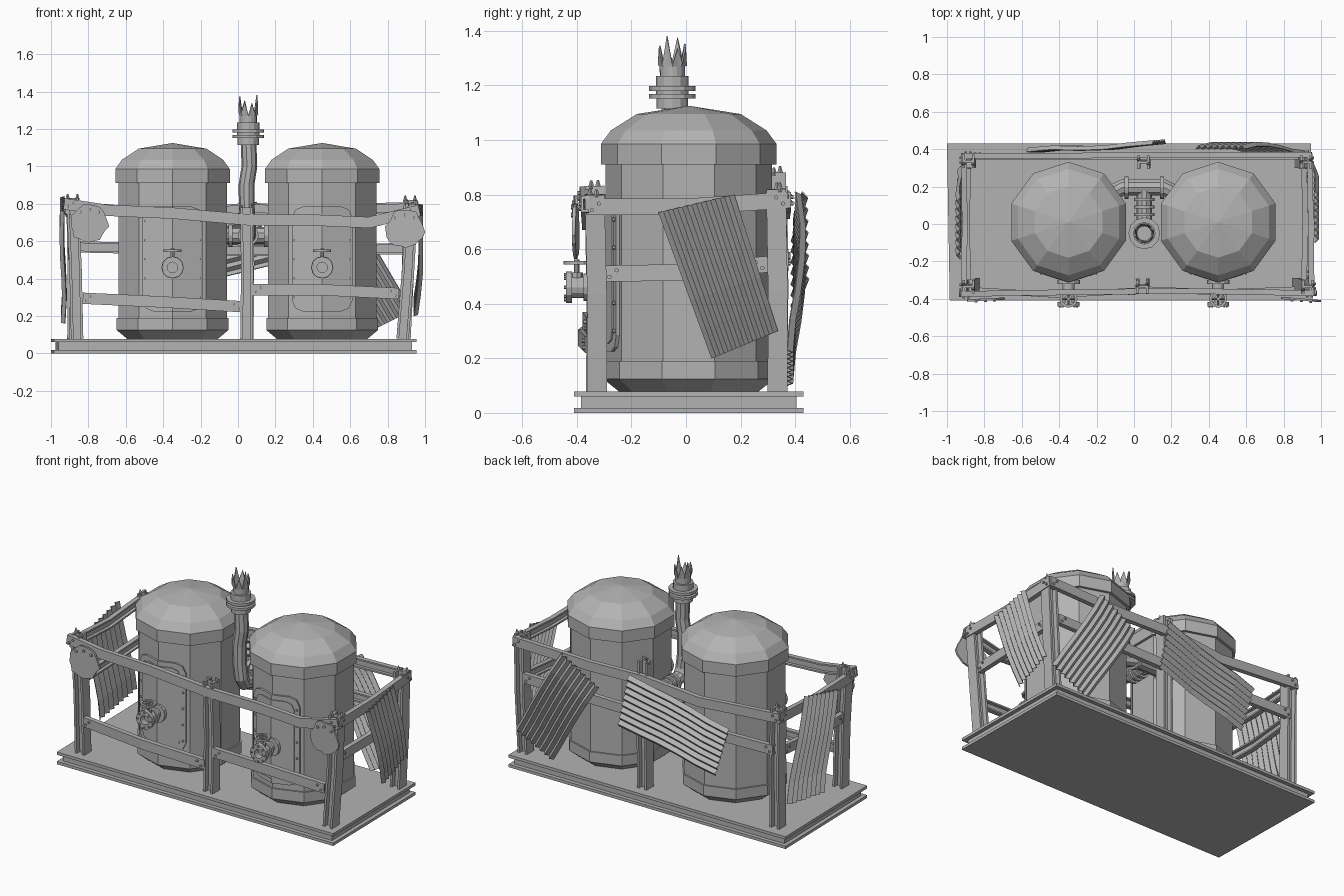
import bpy, bmesh, math, random
from mathutils import Vector, Matrix

random.seed(4)
if "Cube" in bpy.data.objects:
    bpy.data.objects.remove(bpy.data.objects["Cube"], do_unlink=True)

steel = bpy.data.materials.new("weathered_grey")
steel.use_nodes = True
GREY = (0.45, 0.45, 0.45, 1)
steel.diffuse_color = GREY
steel.node_tree.nodes["Principled BSDF"].inputs["Base Color"].default_value = GREY


def finish(name, bm, thick=0, offset=0):
    bmesh.ops.remove_doubles(bm, verts=bm.verts, dist=0.0001)
    bmesh.ops.recalc_face_normals(bm, faces=bm.faces)
    me = bpy.data.meshes.new(name)
    bm.to_mesh(me)
    bm.free()
    me.materials.append(steel)
    ob = bpy.data.objects.new(name, me)
    bpy.context.collection.objects.link(ob)
    if thick:
        mod = ob.modifiers.new("thickness", 'SOLIDIFY')
        mod.thickness, mod.offset = thick, offset
    return ob


def loft(bm, rings, caps=True):
    """Skin closed rings of points."""
    rows = [[bm.verts.new(p) for p in ring] for ring in rings]
    n = len(rows[0])
    for a, b in zip(rows, rows[1:]):
        for i in range(n):
            j = (i + 1) % n
            bm.faces.new((a[i], a[j], b[j], b[i]))
    if caps:
        bm.faces.new(rows[0])
        bm.faces.new(rows[-1])
    return rows


def sweep(name, path, profile, hint):
    """Carry a (hint, sideways) profile along a path."""
    path, hint, rings = [Vector(p) for p in path], Vector(hint), []
    for i, p in enumerate(path):
        t = (path[min(i + 1, len(path) - 1)] - path[max(i - 1, 0)]).normalized()
        u = (hint - t * hint.dot(t)).normalized()
        v = t.cross(u)
        rings.append([p + u * a + v * b for a, b in profile])
    bm = bmesh.new()
    loft(bm, rings)
    return finish(name, bm)


def lathe(name, profile, loc, axis='Z', segs=12, caps=True):
    """Spin (radius, height) pairs about an axis through loc."""
    turn = {'Z': Matrix(), 'Y': Matrix.Rotation(math.pi / 2, 4, 'X'),
            'X': Matrix.Rotation(math.pi / 2, 4, 'Y')}[axis]
    rings = []
    for r, h in profile:
        angles = [-math.pi / 2 + math.tau * i / segs for i in range(segs)]
        rings.append([Vector(loc) + turn @ Vector((max(r, 1e-3) * math.cos(a),
                      max(r, 1e-3) * math.sin(a), h)) for a in angles])
    bm = bmesh.new()
    loft(bm, rings, caps)
    return finish(name, bm)


def circle(r, n=10):
    return [(r * math.cos(math.tau * i / n), r * math.sin(math.tau * i / n)) for i in range(n)]


def channel(h=0.06, d=0.03, t=0.01):
    k = h / 2
    return [(k, 0), (k, -d), (k - t, -d), (k - t, -t),
            (t - k, -t), (t - k, -d), (-k, -d), (-k, 0)]


def h_beam(w=0.033, d=0.036, t=0.014, c=0.006):
    half = [(w, -d), (w, d), (w - t, d), (w - t, c)]
    return half + [(-x, y) for x, y in reversed(half)] + \
        [(-x, -y) for x, y in half] + [(x, -y) for x, y in reversed(half)]


# Base: two plates around a recessed core
def slab(name, z0, z1, inset):
    a = inset
    outline = [(-1 + a, 0.43 - a), (-0.985 + a, -0.41 + a), (0.955 - a, -0.41 + a), (0.945 - a, 0.43 - a)]
    bm = bmesh.new()
    loft(bm, [[(x, y, z) for x, y in outline] for z in (z0, z1)])
    finish(name, bm)


slab("base_lower_plate", 0, 0.018, 0)
slab("base_core", 0.018, 0.06, 0.025)
slab("base_upper_plate", 0.06, 0.078, 0)

# Tanks with access hatches and valves
CY, R = 0.01, 0.305
SLOPE = math.tan(math.pi / 10)


def hatch(name, cx, half_w, z0, z1, corner, lift):
    bm, cols = bmesh.new(), []
    for x in (-half_w, -half_w + corner / 3, -half_w + corner, 0,
              half_w - corner, half_w - corner / 3, half_w):
        d = max(0, corner - (half_w - abs(x))) / corner
        cut = corner * (1 - math.sqrt(max(0, 1 - d * d)))
        y = CY - R + abs(x) * SLOPE - lift
        cols.append([bm.verts.new((cx + x, y, z)) for z in (z0 + cut, z1 - cut)])
    for a, b in zip(cols, cols[1:]):
        bm.faces.new((a[0], b[0], b[1], a[1]))
    finish(name, bm, 0.016)


for side, cx in (("right", -0.35), ("left", 0.45)):
    lathe(side + "_tank", [(0.255, 0.078), (0.314, 0.125), (0.314, 0.19), (R, 0.19), (R, 0.91),
                           (0.322, 0.91), (0.322, 0.985), (0.285, 1.035), (0.19, 1.095), (0, 1.125)],
          (cx, CY, 0), segs=10)
    hatch(side + "_hatch_rim", cx, 0.16, 0.225, 0.785, 0.06, 0.005)
    hatch(side + "_hatch_panel", cx, 0.132, 0.255, 0.755, 0.05, 0.011)
    for sx in (-1, 1):
        for k in range(5):
            x = sx * 0.146
            lathe(side + "_hatch_bolt", [(0.007, 0), (0.007, 0.01)],
                  (cx + x, CY - R + abs(x) * SLOPE - 0.012, 0.3 + 0.102 * k), 'Y', 6)
    # valve body, heights run toward the front
    lathe(side + "_valve", [(0.06, 0), (0.06, 0.02), (0.032, 0.02), (0.032, 0.055), (0.05, 0.055),
                            (0.05, 0.075), (0.04, 0.075), (0.04, 0.118), (0.058, 0.118), (0.058, 0.14),
                            (0.028, 0.14), (0.028, 0.1)], (cx, -0.3, 0.46), 'Y')
    for x, z in circle(0.046, 8):
        lathe(side + "_flange_bolt", [(0.006, 0), (0.006, 0.007)], (cx + x, -0.44, 0.46 + z), 'Y', 6)
    lathe(side + "_valve_stem", [(0.022, 0.49), (0.022, 0.515), (0.01, 0.515), (0.01, 0.562)],
          (cx, -0.4, 0), segs=8)
    lathe(side + "_valve_wheel", [(0.048, 0.543), (0.048, 0.556), (0.034, 0.556), (0.034, 0.543), (0.048, 0.543)],
          (cx, -0.4, 0), caps=False)
    for d in ((0.04, 0, 0), (0, 0.04, 0)):
        hub = Vector((cx, -0.4, 0.55))
        sweep(side + "_wheel_spoke", [hub - Vector(d), hub + Vector(d)], circle(0.005, 4), (0, 0, 1))

# Riser pipe with elbow, manifold and torn top
PX, PY = 0.055, -0.05
sweep("riser_pipe", [(PX, 0.2, 0.63), (PX, 0.05, 0.63), (PX, -0.02, 0.645), (PX, -0.045, 0.69),
                     (PX - 0.008, PY, 0.78), (PX - 0.01, PY, 0.9), (PX + 0.006, PY, 1.0), (PX, PY, 1.16)],
      circle(0.042), (1, 0, 0))
sweep("manifold_pipe", [(-0.15, 0.15, 0.63), (-0.06, 0.195, 0.63), (0.16, 0.195, 0.63), (0.25, 0.15, 0.63)],
      circle(0.046), (0, 0, 1))
for x in (-0.05, 0.14):
    lathe("manifold_flange", [(0.06, 0), (0.06, 0.02)], (x, 0.195, 0.63), 'X')
for y in (0.06, 0.1, 0.14):
    lathe("elbow_flange", [(0.055, 0), (0.055, 0.018)], (PX, y, 0.63), 'Y')
lathe("pipe_collar", [(0.058, 1.115), (0.058, 1.152), (0.085, 1.152), (0.085, 1.168), (0.06, 1.168),
                      (0.06, 1.18), (0.085, 1.18), (0.085, 1.197), (0.06, 1.197), (0.06, 1.235),
                      (0.04, 1.235), (0.04, 1.19)], (PX, PY, 0))
bm = bmesh.new()
rows = loft(bm, [[(PX + a, PY + b, z) for a, b in circle(r, 16)]
                 for r, z in ((0.042, 1.2), (0.043, 1.27), (0.05, 1.3))], caps=False)
for i, v in enumerate(rows[-1]):
    v.co.z = random.uniform(1.33, 1.385) if i % 2 else random.uniform(1.27, 1.3)
finish("torn_pipe_end", bm, 0.007)

# Fence posts: foot and head positions
posts = {"front_right": ((-0.86, -0.325), (-0.885, -0.335, 0.83)),
         "front_middle": ((0.045, -0.33), (0.045, -0.335, 0.78)),
         "front_left": ((0.88, -0.325), (0.93, -0.335, 0.8)),
         "back_right": ((-0.88, 0.335), (-0.885, 0.335, 0.83)),
         "back_middle": ((0.05, 0.335), (0.05, 0.33, 0.88)),
         "back_left": ((0.89, 0.335), (0.92, 0.33, 0.82))}
for name, (foot, head) in posts.items():
    a, b = Vector((*foot, 0.078)), Vector(head)
    sweep(name + "_post", [a, a.lerp(b, 0.5) + Vector((0.004, 0.004, 0)), b], h_beam(), (1, 0, 0))
    # splintered tips
    for dx in (-0.026, 0.026):
        lathe(name + "_post_tip", [(0.013, -0.01), (0.004, random.uniform(0.01, 0.025))],
              b + Vector((dx, random.uniform(-0.02, 0.02), 0)), segs=4)

# Bent rails, each running with its outside to the right
rails = {
    "front_top_rail": [(-0.93, -0.39, 0.8), (-0.7, -0.385, 0.765), (-0.35, -0.38, 0.75), (0.05, -0.375, 0.715),
                       (0.4, -0.375, 0.713), (0.7, -0.38, 0.7), (0.97, -0.385, 0.765)],
    "front_lower_rail_right": [(-0.83, -0.37, 0.295), (-0.4, -0.395, 0.275), (0.02, -0.37, 0.25)],
    "front_lower_rail_left": [(0.08, -0.365, 0.34), (0.45, -0.38, 0.34), (0.86, -0.365, 0.32)],
    "left_top_rail": [(0.965, -0.365, 0.755), (0.96, 0, 0.755), (0.955, 0.375, 0.78)],
    "left_middle_rail": [(0.925, -0.3, 0.51), (0.93, 0.0, 0.515), (0.925, 0.3, 0.545)],
    "back_top_rail": [(0.95, 0.385, 0.78), (0.4, 0.385, 0.765), (0.05, 0.385, 0.775),
                      (-0.35, 0.38, 0.74), (-0.92, 0.38, 0.785)],
    "back_middle_rail": [(0.88, 0.375, 0.56), (0.05, 0.375, 0.55), (-0.87, 0.375, 0.57)],
    "right_top_rail": [(-0.925, 0.375, 0.785), (-0.92, 0, 0.76), (-0.925, -0.37, 0.775)],
    "right_middle_rail": [(-0.9, 0.3, 0.55), (-0.91, 0, 0.53), (-0.9, -0.3, 0.53)]}
for name, path in rails.items():
    sweep(name, path, channel(), (0, 0, 1))
    # bolts on both ends
    for end, near in ((path[0], path[1]), (path[-1], path[-2])):
        inward = (Vector(near) - Vector(end)).normalized()
        out = Vector((0, math.copysign(1, end[1]), 0)) if "front" in name or "back" in name \
            else Vector((math.copysign(1, end[0]), 0, 0))
        for step, dz in ((0.02, -0.012), (0.045, 0.012)):
            p = Vector(end) + inward * step + Vector((0, 0, dz))
            sweep(name + "_bolt", [p - out * 0.004, p + out * 0.008], circle(0.008, 6), (0, 0, 1))


# Corrugated sheets: ridges run from edge a-b to edge d-c
def sheet(name, a, b, c, d, bend, waves=8):
    a, b, c, d = map(Vector, (a, b, c, d))
    n = (b - a).cross(d - a).normalized()
    if n.dot(Vector((a.x, 0, 0) if abs(n.x) > abs(n.y) else (0, a.y, 0))) < 0:
        n = -n
    bm, rows, across = bmesh.new(), [], waves * 2
    for j, off in enumerate(bend):
        t = j / (len(bend) - 1)
        left, right = a.lerp(d, t), b.lerp(c, t)
        rows.append([bm.verts.new(left.lerp(right, i / across) + n * (off + 0.02 * (i % 2)))
                     for i in range(across + 1)])
    for p, q in zip(rows, rows[1:]):
        for i in range(across):
            bm.faces.new((p[i], p[i + 1], q[i + 1], q[i]))
    finish(name, bm, 0.005)


sheet("left_side_sheet", (0.966, -0.1, 0.735), (0.966, 0.175, 0.8), (0.945, 0.335, 0.3),
      (0.945, 0.095, 0.2), (0, 0.004, 0.01, 0.012, 0.006, -0.005))
sheet("back_left_sheet", (0.59, 0.4, 0.81), (0.33, 0.4, 0.66), (0.67, 0.37, 0.1),
      (0.93, 0.37, 0.23), (0, 0.022, 0.026, 0.018, 0.004, 0))
sheet("back_middle_sheet", (0.1, 0.425, 0.81), (0.17, 0.43, 0.47), (-0.48, 0.385, 0.31),
      (-0.575, 0.385, 0.63), (0, -0.004, -0.012, -0.008, 0.004, 0))
sheet("right_side_sheet", (-0.928, 0.14, 0.84), (-0.928, -0.19, 0.76), (-0.925, -0.06, 0.16),
      (-0.925, 0.31, 0.22), (0, 0.004, 0.003, -0.004, -0.008, 0))

# Ragged round plates on the front corners
for name, cx, cz, slant in (("right_round_plate", -0.795, 0.695, 0.05), ("left_round_plate", 0.895, 0.665, -0.08)):
    outline = [(math.sin(math.tau * i / 22) * r, math.cos(math.tau * i / 22) * r)
               for i, r in enumerate(random.uniform(0.092, 0.111) for _ in range(22))]
    bm = bmesh.new()
    loft(bm, [[(cx + x, y + x * slant, cz + z) for x, z in outline] for y in (-0.41, -0.398)])
    finish(name, bm)
    for dx, dz in ((-0.05, 0.06), (0.05, 0.06), (0, 0.075)):
        lathe(name + "_bolt", [(0.009, 0), (0.009, 0.01)], (cx + dx, -0.408 + dx * slant, cz + dz), 'Y', 6)
